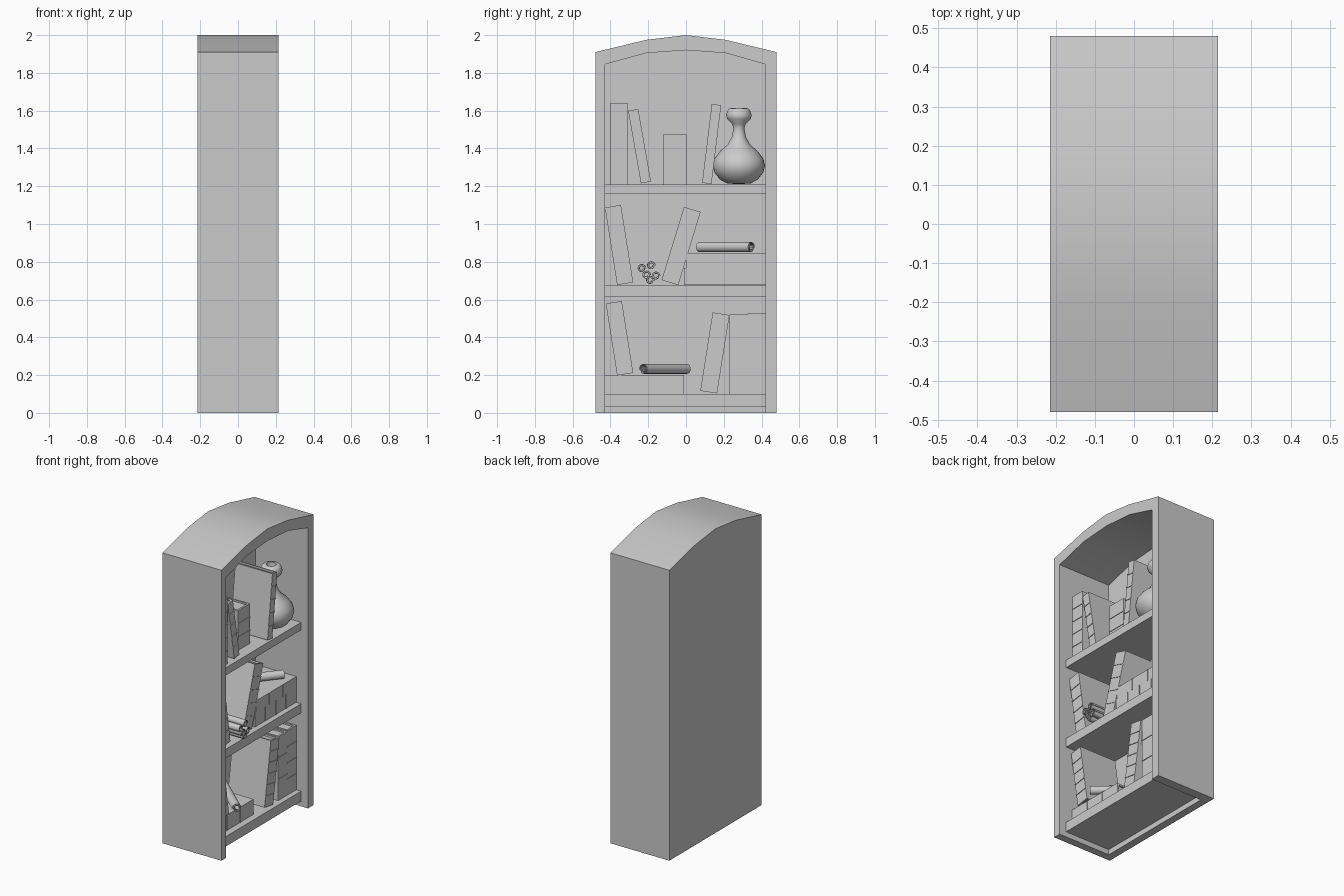
import bpy, bmesh, math
from mathutils import Matrix, Vector

if "Cube" in bpy.data.objects:
    bpy.data.objects.remove(bpy.data.objects["Cube"])

GREY = (0.6, 0.6, 0.6, 1)
grey = bpy.data.materials.new("plain grey")
grey.use_nodes = True
grey.diffuse_color = GREY
grey.node_tree.nodes["Principled BSDF"].inputs["Base Color"].default_value = GREY


def finish(name, bm, smooth=None):
    bmesh.ops.recalc_face_normals(bm, faces=bm.faces)
    mesh = bpy.data.meshes.new(name)
    bm.to_mesh(mesh)
    bm.free()
    mesh.materials.append(grey)
    obj = bpy.data.objects.new(name, mesh)
    bpy.context.collection.objects.link(obj)
    if smooth:
        bpy.ops.object.select_all(action='DESELECT')
        obj.select_set(True)
        bpy.context.view_layer.objects.active = obj
        bpy.ops.object.shade_smooth_by_angle(angle=math.radians(smooth))
    return obj


def add_box(bm, x, y, z):
    """Box from three (low, high) ranges."""
    size = [b - a for a, b in (x, y, z)]
    mid = [(a + b) / 2 for a, b in (x, y, z)]
    bmesh.ops.create_cube(bm, size=1, matrix=Matrix.Translation(mid) @ Matrix.Diagonal((*size, 1)))


def arch(name, profile, x0, x1):
    """Extrude a (y, z) profile along x."""
    bm = bmesh.new()
    face = bm.faces.new([bm.verts.new((x0, y, z)) for y, z in profile])
    ext = bmesh.ops.extrude_face_region(bm, geom=[face])
    moved = [v for v in ext["geom"] if isinstance(v, bmesh.types.BMVert)]
    bmesh.ops.translate(bm, verts=moved, vec=(x1 - x0, 0, 0))
    return finish(name, bm)


# Case: arched block hollowed from the open side and from below
case = arch("bookcase_shell", [(-.48, 0), (-.48, 1.91), (-.21, 1.975), (0, 2), (.21, 1.975),
                               (.48, 1.91), (.48, 0)], -.215, .215)
hollow = arch("hollow_cutter", [(-.43, -.1), (-.43, 1.845), (-.21, 1.905), (0, 1.92), (.21, 1.905),
                                (.42, 1.845), (.42, -.1)], -.165, .4)
cut = case.modifiers.new("hollow", 'BOOLEAN')
cut.object, cut.solver = hollow, 'EXACT'
bpy.context.view_layer.objects.active = case
bpy.ops.object.modifier_apply(modifier=cut.name)
bpy.data.objects.remove(hollow)
case.select_set(True)
bpy.ops.object.shade_smooth_by_angle(angle=math.radians(30))

# Shelves
for name, low, high in (("bottom", .035, .10), ("middle", .615, .675), ("top", 1.16, 1.21)):
    bm = bmesh.new()
    add_box(bm, (-.165, .165), (-.43, .42), (low, high))
    finish(name + "_shelf", bm)


def book(name, y, z, width, height, front, ribs, lean=0, depth=.27):
    """Book with its spine towards +x; (y, z) is the middle of its foot, lean in degrees."""
    bm = bmesh.new()
    half, board = width / 2, min(.012, width / 5)
    back = front - depth
    for side in (-1, 1):
        edges = sorted((side * half, side * (half - board)))
        add_box(bm, (back, front - .012), edges, (0, height))
    add_box(bm, (front - .012, front), (-half, half), (0, height))
    add_box(bm, (back + .012, front - .012), (board - half, half - board), (.01, height - .01))
    for i in range(ribs):
        mid = height * (i + 1) / (ribs + 1)
        add_box(bm, (front - .01, front + .004), (-half, half), (mid - .003, mid + .003))
    bm.transform(Matrix.Translation((0, y, z)) @ Matrix.Rotation(math.radians(-lean), 4, 'X'))
    return finish(name, bm)


# Top shelf books
book("top_upright_book", -.355, 1.21, .09, .43, .14, 4)
book("top_thin_leaning_book", -.212, 1.22, .054, .39, .14, 4, -10)
book("top_short_book", -.06, 1.21, .125, .263, .085, 2, depth=.22)
book("top_leaning_book", .11, 1.215, .05, .42, .155, 4, 7)

# Middle shelf books
book("middle_left_leaning_book", -.322, .684, .086, .415, .14, 4, -9)
book("middle_right_leaning_book", -.085, .69, .092, .405, .13, 4, 17)
book("middle_lying_book_lower", -.01, .722, .092, .43, .13, 3, 90)
book("middle_lying_book_upper", 0, .806, .077, .42, .13, 2, 90)

# Bottom shelf books
book("bottom_lying_book", -.43, .15, .10, .42, .12, 2, 90)
book("bottom_left_leaning_book", -.322, .205, .086, .385, .13, 4, -9)
book("bottom_right_leaning_book", .12, .11, .09, .42, .14, 5, 9)
book("bottom_upright_book", .278, .10, .094, .42, .13, 2)
book("bottom_end_book", .3725, .10, .095, .425, .13, 3)


def scroll(name, start, end, radius):
    """Rolled sheet between two points, with a spiral cross-section."""
    start, end = Vector(start), Vector(end)
    axis = end - start
    turn = axis.to_track_quat('Z', 'Y').to_matrix().to_4x4()
    bm = bmesh.new()
    steps, turns = 32, 2
    rows = []
    for i in range(steps + 1):
        t = i / steps
        a, r = t * turns * 2 * math.pi, radius * (1 - .6 * t)
        ring = [(r * math.cos(a), r * math.sin(a)),
                ((r - .004) * math.cos(a), (r - .004) * math.sin(a))]
        rows.append([bm.verts.new((px, py, h)) for h in (0, axis.length) for px, py in ring])
    for p, q in zip(rows, rows[1:]):
        for a, b in ((0, 2), (2, 3), (3, 1), (1, 0)):
            bm.faces.new((p[a], p[b], q[b], q[a]))
    for row in (rows[0], rows[-1]):
        bm.faces.new([row[i] for i in (0, 2, 3, 1)])
    bm.transform(Matrix.Translation(start) @ turn)
    return finish(name, bm, 50)


# Loose scrolls and the bundle on the middle shelf
scroll("middle_scroll", (-.13, .07, .876), (.09, .345, .876), .031)
scroll("bottom_scroll", (.15, -.225, .231), (-.11, .005, .231), .031)
for i, (y, z) in enumerate([(-.235, .765), (-.185, .78), (-.16, .725), (-.21, .73), (-.19, .702)]):
    scroll(f"bundle_scroll_{i + 1}", (-.12, y, z), (.185, y, z), .025)

# Vase: lathed profile of (radius, height)
profile = [(0, 1.212), (.06, 1.214), (.1, 1.235), (.13, 1.275), (.138, 1.31), (.13, 1.345),
           (.1, 1.385), (.06, 1.42), (.038, 1.46), (.029, 1.505), (.036, 1.53), (.062, 1.555),
           (.068, 1.575), (.06, 1.6), (.05, 1.612), (.03, 1.614), (.025, 1.56), (0, 1.55)]
bm = bmesh.new()
points = [bm.verts.new((r, 0, z)) for r, z in profile]
line = [bm.edges.new(pair) for pair in zip(points, points[1:])]
bmesh.ops.spin(bm, geom=points + line, cent=(0, 0, 0), axis=(0, 0, 1), angle=2 * math.pi, steps=32)
bmesh.ops.remove_doubles(bm, verts=bm.verts, dist=.0005)
bm.transform(Matrix.Translation((.045, .28, 0)))
finish("vase", bm, 50)
